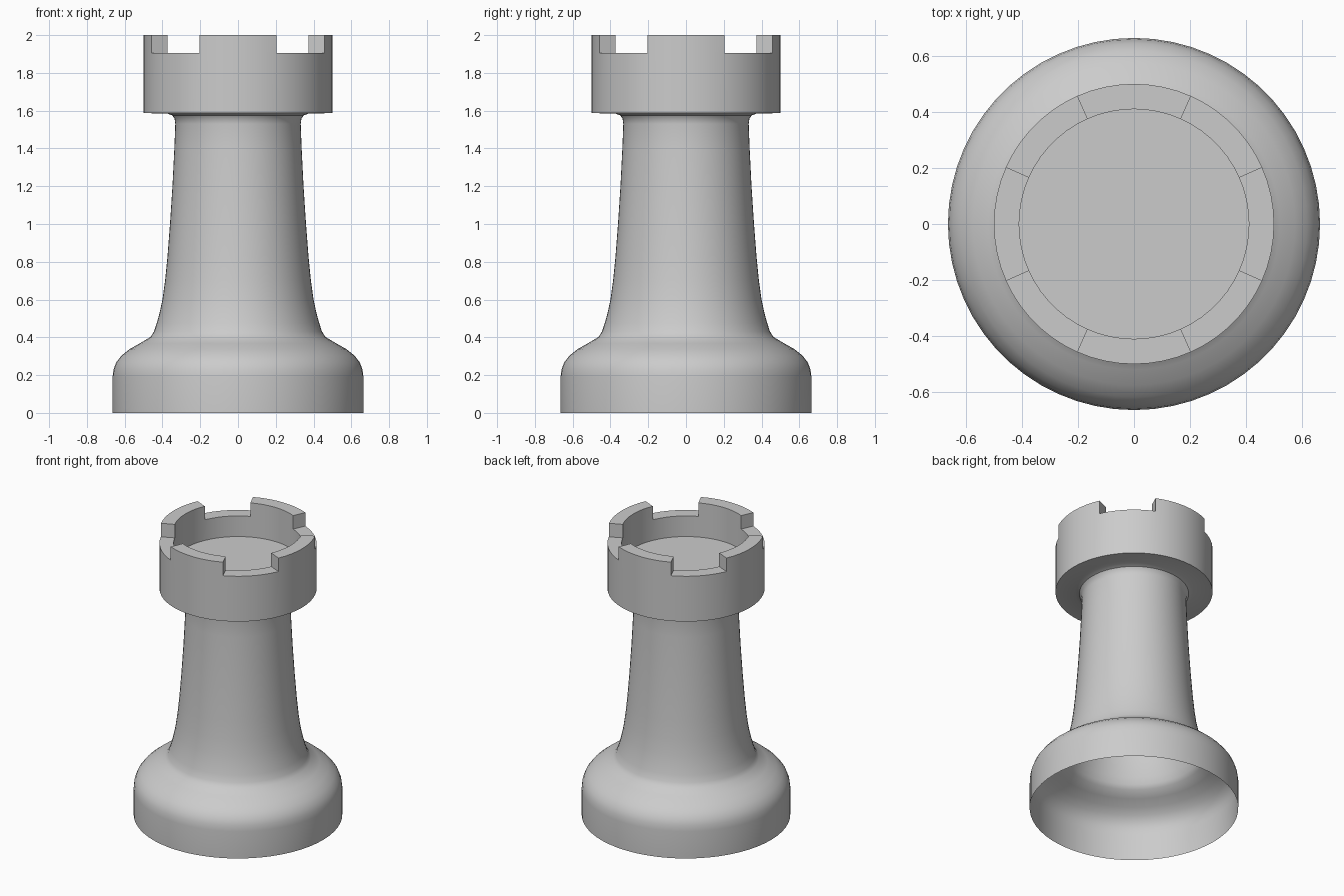
import bpy, bmesh, math

if "Cube" in bpy.data.objects:
    bpy.data.objects.remove(bpy.data.objects["Cube"])

SEGMENTS = 60

# One plain grey for the whole piece
grey = bpy.data.materials.new("light_grey")
grey.diffuse_color = (0.6, 0.6, 0.6, 1.0)
grey.use_nodes = True
grey.node_tree.nodes["Principled BSDF"].inputs["Base Color"].default_value = grey.diffuse_color

# Lathe profile (radius, height): open base, shoulder, shaft, collar, crown, recess
profile = [
    (0.664, 0.0), (0.664, 0.19), (0.659, 0.23), (0.645, 0.267), (0.618, 0.302),
    (0.575, 0.337), (0.52, 0.368), (0.463, 0.402), (0.445, 0.43), (0.43, 0.475),
    (0.415, 0.53), (0.40, 0.60), (0.386, 0.70), (0.374, 0.82), (0.36, 1.0),
    (0.347, 1.2), (0.337, 1.4), (0.332, 1.53), (0.336, 1.558), (0.348, 1.575),
    (0.375, 1.585), (0.50, 1.587), (0.50, 1.905), (0.41, 1.905), (0.41, 1.76),
]
RIM = 22  # profile index where the flat battlement ring starts

bm = bmesh.new()
rings = []
for r, z in profile:
    rings.append([bm.verts.new((r * math.cos(math.tau * i / SEGMENTS),
                                r * math.sin(math.tau * i / SEGMENTS), z))
                  for i in range(SEGMENTS)])

merlon_faces = []
for k in range(len(rings) - 1):
    a, b = rings[k], rings[k + 1]
    for i in range(SEGMENTS):
        j = (i + 1) % SEGMENTS
        face = bm.faces.new((a[i], a[j], b[j], b[i]))
        # Four merlons of 8 segments, separated by gaps of 7
        if k == RIM and (i + 4) % 15 < 8:
            merlon_faces.append(face)

# Recessed floor of the crown
bm.faces.new(rings[-1])

# Raise the merlons
result = bmesh.ops.extrude_face_region(bm, geom=merlon_faces)
raised = [g for g in result["geom"] if isinstance(g, bmesh.types.BMVert)]
bmesh.ops.translate(bm, verts=raised, vec=(0, 0, 0.095))
leftover = [f for f in merlon_faces if f.is_valid]
if leftover:
    bmesh.ops.delete(bm, geom=leftover, context='FACES_ONLY')
bmesh.ops.recalc_face_normals(bm, faces=bm.faces)

mesh = bpy.data.meshes.new("tower_piece")
bm.to_mesh(mesh)
bm.free()
mesh.materials.append(grey)
tower = bpy.data.objects.new("tower_piece", mesh)
bpy.context.collection.objects.link(tower)

# Smooth lathe surface with crisp battlement edges
bpy.context.view_layer.objects.active = tower
tower.select_set(True)
bpy.ops.object.shade_smooth_by_angle(angle=math.radians(30))
